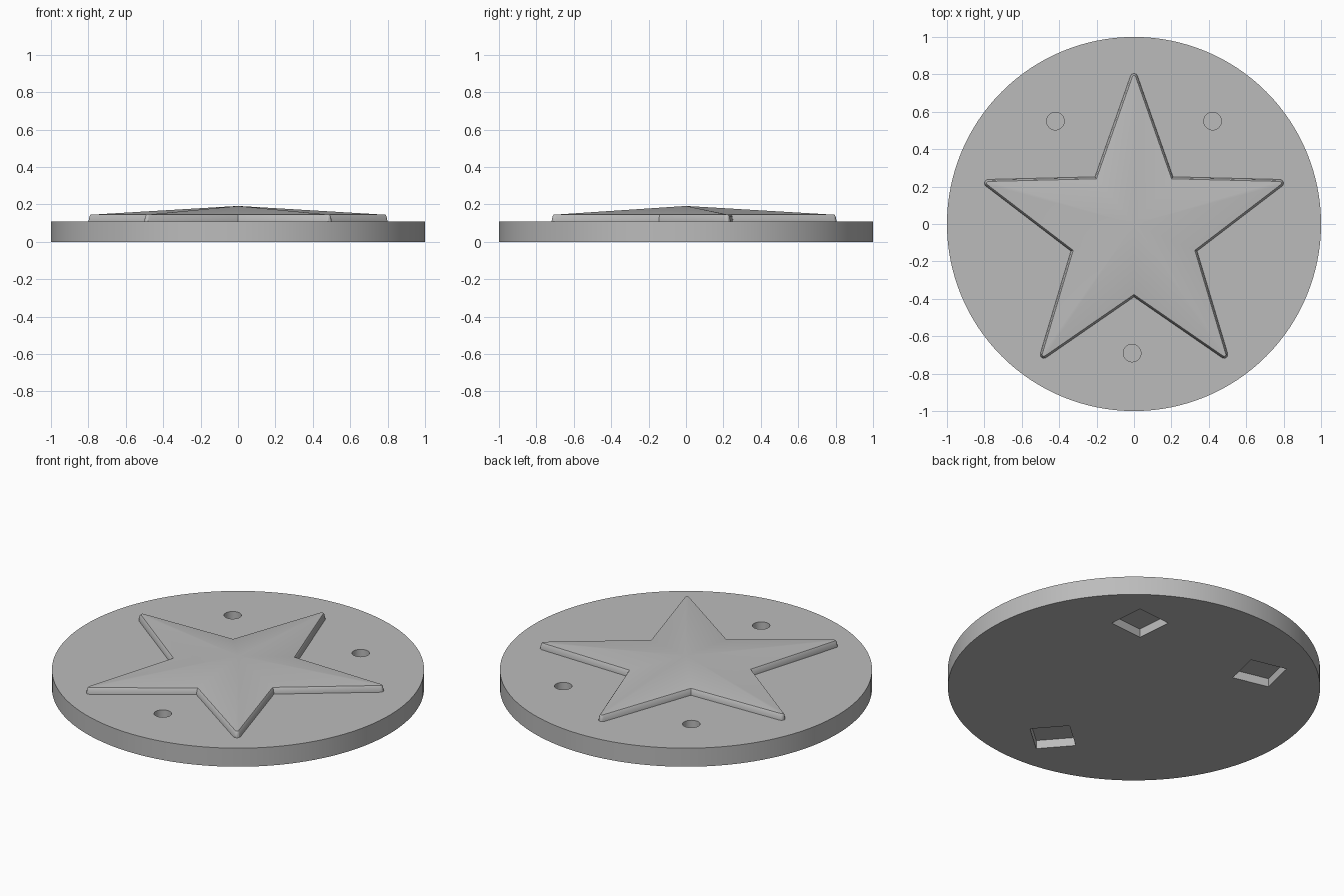
import bpy, bmesh
from math import sin, cos, radians, hypot, atan2

if "Cube" in bpy.data.objects:
    bpy.data.objects.remove(bpy.data.objects["Cube"])

# Single grey finish
grey = bpy.data.materials.new("plain_grey")
grey.use_nodes = True
GREY = (0.5, 0.5, 0.5, 1)
grey.diffuse_color = GREY
grey.node_tree.nodes["Principled BSDF"].inputs["Base Color"].default_value = GREY

TOP = 0.11          # upper face of the disc
POCKET_DEPTH = 0.05


def make_active(obj):
    bpy.ops.object.select_all(action="DESELECT")
    obj.select_set(True)
    bpy.context.view_layer.objects.active = obj


def finish(obj):
    obj.data.materials.clear()
    obj.data.materials.append(grey)
    make_active(obj)
    bpy.ops.object.shade_smooth_by_angle(angle=radians(30))


def cut(target, cutter):
    mod = target.modifiers.new("cut", "BOOLEAN")
    mod.operation, mod.solver, mod.object = "DIFFERENCE", "EXACT", cutter
    make_active(target)
    bpy.ops.object.modifier_apply(modifier=mod.name)
    bpy.data.objects.remove(cutter)


# Round base disc
bpy.ops.mesh.primitive_cylinder_add(vertices=128, radius=1, depth=TOP, location=(0, 0, TOP / 2))
disc = bpy.context.object
disc.name = "base_disc"

# Blind round holes above, square pockets below
for x, y, turn in ((0.42, 0.55, 5), (-0.42, 0.55, 77), (-0.01, -0.69, 41)):
    bpy.ops.mesh.primitive_cylinder_add(vertices=32, radius=0.047, depth=0.1, location=(x, y, TOP))
    cut(disc, bpy.context.object)
    bpy.ops.mesh.primitive_cube_add(size=1, location=(x, y, 0), rotation=(0, 0, radians(turn)))
    pocket = bpy.context.object
    pocket.scale = (0.215, 0.215, POCKET_DEPTH * 2)
    bpy.context.view_layer.update()
    cut(disc, pocket)
finish(disc)


# Raised star: outline with rounded tips, inset towards the top
def star_outline(inset):
    tip_radius = 0.02 - inset
    points = []
    for i in range(5):
        axis = radians(90 + 72 * i)
        for swing in (-70, -35, 0, 35, 70):
            a = axis + radians(swing)
            points.append((0.82 * cos(axis) + tip_radius * cos(a),
                           0.82 * sin(axis) + tip_radius * sin(a) - 0.035))
        notch, r = axis + radians(36), 0.355 - 1.2 * inset
        points.append((r * cos(notch), r * sin(notch) - 0.035))
    return points


bm = bmesh.new()
loops = []
for inset, z in ((0, TOP - 0.01), (0, TOP), (0.005, 0.136), (0.011, 0.145)):
    loops.append([bm.verts.new((x, y, z)) for x, y in star_outline(inset)])
count = len(loops[0])
for low, high in zip(loops, loops[1:]):
    for i in range(count):
        j = (i + 1) % count
        bm.faces.new((low[i], low[j], high[j], high[i]))
peak = bm.verts.new((0, 0, 0.192))
for i in range(count):
    bm.faces.new((loops[-1][i], loops[-1][(i + 1) % count], peak))
bm.faces.new(list(reversed(loops[0])))
mesh = bpy.data.meshes.new("raised_star")
bm.to_mesh(mesh)
bm.free()
star = bpy.data.objects.new("raised_star", mesh)
bpy.context.collection.objects.link(star)
finish(star)
